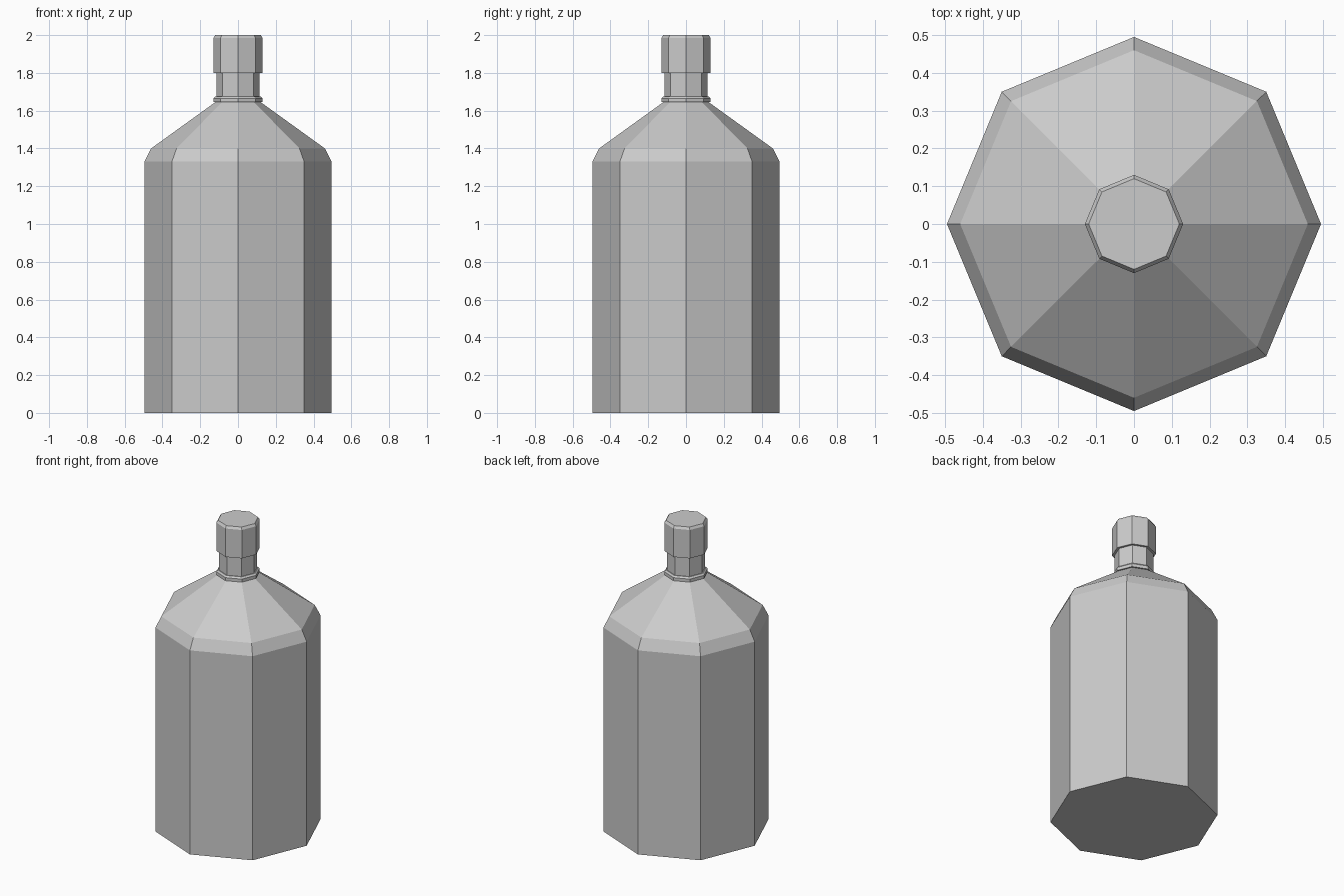
import bpy
import bmesh
from math import cos, sin, pi

cube = bpy.data.objects.get("Cube")
if cube:
    bpy.data.objects.remove(cube, do_unlink=True)

SIDES = 8

grey = bpy.data.materials.new("light grey")
grey.use_nodes = True
colour = (0.6, 0.6, 0.6, 1)
grey.diffuse_color = colour
grey.node_tree.nodes["Principled BSDF"].inputs["Base Color"].default_value = colour


def turned_part(name, profile):
    """Revolve (radius, height) points into a closed, flat-faced octagonal solid."""
    bm = bmesh.new()
    rings = []
    for r, z in profile:
        rings.append([bm.verts.new((r * cos(2 * pi * i / SIDES), r * sin(2 * pi * i / SIDES), z))
                      for i in range(SIDES)])
    for low, high in zip(rings, rings[1:]):
        for i in range(SIDES):
            j = (i + 1) % SIDES
            bm.faces.new((low[i], low[j], high[j], high[i]))
    bm.faces.new(rings[0][::-1])
    bm.faces.new(rings[-1])
    mesh = bpy.data.meshes.new(name)
    bm.to_mesh(mesh)
    bm.free()
    mesh.materials.append(grey)
    obj = bpy.data.objects.new(name, mesh)
    bpy.context.collection.objects.link(obj)
    return obj


# Straight body, short bevel and sloping shoulder
turned_part("bottle_body", [(0.495, 0), (0.495, 1.33), (0.46, 1.4), (0.12, 1.645)])
# Thin ring at the base of the neck
turned_part("neck_ring", [(0.13, 1.645), (0.13, 1.665), (0.12, 1.675)])
# Neck
turned_part("neck", [(0.115, 1.64), (0.115, 1.81)])
# Cap with a slightly bevelled top edge
turned_part("cap", [(0.13, 1.8), (0.13, 1.985), (0.12, 2.0)])
